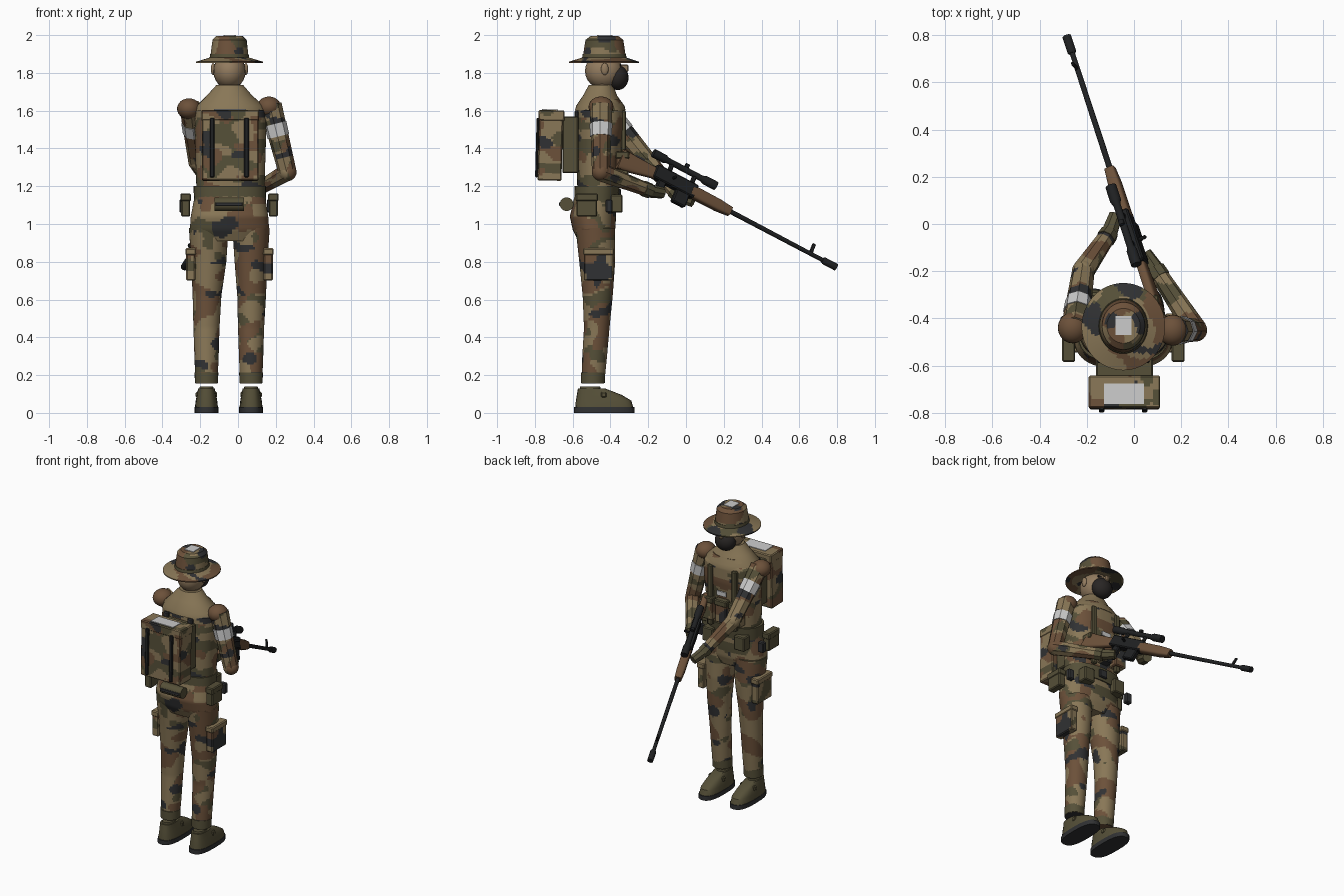
import bpy, bmesh, math
from mathutils import Vector, Matrix, noise

if "Cube" in bpy.data.objects:
    bpy.data.objects.remove(bpy.data.objects["Cube"])

# Flat colours
COLS = {"khaki": (.25, .185, .095), "brown": (.15, .082, .042), "olive": (.092, .08, .04),
        "charcoal": (.03, .031, .033), "pale_grey": (.6, .6, .6), "skin": (.29, .2, .115),
        "beard_dark": (.022, .019, .018), "gunmetal": (.014, .015, .016)}
M = {}
for k, c in COLS.items():
    M[k] = bpy.data.materials.new(k)
    M[k].diffuse_color = (*c, 1)
CAMO = ["khaki", "brown", "olive", "charcoal"]


def camo_index(p):
    """Blotch colour from layered noise, stretched sideways."""
    q = Vector((p.x * 8, p.y * 8, p.z * 11))
    if noise.noise(q * 1.1 + Vector((31, 7, 3))) > .33:
        return 3
    if noise.noise(q + Vector((5, 17, 9))) > .12:
        return 1
    if noise.noise(q + Vector((11, 2, 40))) > .16:
        return 2
    return 0


def finish(name, bm, mat, mtx=None):
    if mtx is not None:
        bm.transform(mtx)
    bmesh.ops.recalc_face_normals(bm, faces=bm.faces)
    me = bpy.data.meshes.new(name)
    ob = bpy.data.objects.new(name, me)
    bpy.context.collection.objects.link(ob)
    for k in (CAMO if mat == "camo" else [mat]):
        me.materials.append(M[k])
    if mat == "camo":
        for f in bm.faces:
            f.material_index = camo_index(f.calc_center_median())
    bm.to_mesh(me)
    bm.free()
    bpy.ops.object.select_all(action='DESELECT')
    ob.select_set(True)
    bpy.context.view_layer.objects.active = ob
    bpy.ops.object.shade_smooth_by_angle(angle=math.radians(30))
    return ob


def loft(name, rings, mat, mtx=None, n=None, p=2.0, sides=0):
    """Stack of ovals (z, x0, x1, y0, y1); finely divided when camouflaged."""
    n = n or (56 if mat == "camo" else 24)
    bm = bmesh.new()
    full = [rings[0]]
    for a, b in zip(rings, rings[1:]):
        d = max(abs(u - v) for u, v in zip(a, b))
        k = max(1, round(d / .013)) if mat == "camo" else 1
        full += [[u + (v - u) * i / k for u, v in zip(a, b)] for i in range(1, k + 1)]
    loops = []
    for z, x0, x1, y0, y1 in full:
        row = []
        for i in range(n):
            a = 2 * math.pi * i / n
            c, s = math.cos(a), math.sin(a)
            c = math.copysign(abs(c) ** (2 / p), c)
            s = math.copysign(abs(s) ** (2 / p), s)
            if sides:
                h = math.pi / sides
                r = math.cos(h) / math.cos(a % (2 * h) - h)
                c, s = c * r, s * r
            row.append(bm.verts.new(((x0 + x1) / 2 + c * (x1 - x0) / 2,
                                     (y0 + y1) / 2 + s * (y1 - y0) / 2, z)))
        loops.append(row)
    for a, b in zip(loops, loops[1:]):
        for i in range(n):
            bm.faces.new((a[i], a[i - 1], b[i - 1], b[i]))
    bm.faces.new(loops[0])
    bm.faces.new(loops[-1])
    return finish(name, bm, mat, mtx)


def box(name, lo, hi, mat, mtx=None, bevel=.006):
    bm = bmesh.new()
    lo, hi = Vector(lo), Vector(hi)
    size = hi - lo
    bmesh.ops.create_cube(bm, size=1)
    bm.transform(Matrix.Translation((lo + hi) / 2) @ Matrix.Diagonal((*size, 1)))
    if bevel:
        bmesh.ops.bevel(bm, geom=bm.edges[:], offset=min(bevel, min(size) * .3), segments=1, affect='EDGES')
    if mat == "camo":
        for ax in range(3):
            for i in range(1, int(size[ax] / .013)):
                co, no = lo.copy(), Vector((0, 0, 0))
                co[ax] += i * .013
                no[ax] = 1
                bmesh.ops.bisect_plane(bm, geom=bm.verts[:] + bm.edges[:] + bm.faces[:], plane_co=co, plane_no=no)
    return finish(name, bm, mat, mtx)


def ball(name, c, r, mat):
    bm = bmesh.new()
    big = mat == "camo"
    bmesh.ops.create_uvsphere(bm, u_segments=32 if big else 20, v_segments=20 if big else 12, radius=1)
    return finish(name, bm, mat, Matrix.Translation(c) @ Matrix.Diagonal((*r, 1)))


def frame(origin, d, up=(0, 0, 1)):
    """Local z along d, local y towards up."""
    z = Vector(d).normalized()
    u = Vector(up)
    y = (u - z * u.dot(z)).normalized()
    x = y.cross(z)
    m = Matrix((x, y, z)).transposed().to_4x4()
    m.translation = Vector(origin)
    return m


def limb(name, a, b, r0, r1, mat="camo", t0=0, t1=1, sides=8):
    a, b = Vector(a), Vector(b)
    d = b - a
    rr = lambda t, r: (t * d.length, -r, r, -r, r)
    loft(name, [rr(t0, r0), rr(t1, r1)], mat, frame(a, d, (0.01, 1, .3)), 48, sides=sides)


# Legs and boots
CX = -.045
for side, x0, x1, b0, b1 in (("left", -.26, -.05, -.228, -.106), ("right", -.03, .168, .008, .13)):
    mx = (b0 + b1) / 2
    loft(side + "_trouser_leg", [(.155, b0 + .003, b1 - .003, -.553, -.433), (.28, b0 - .002, b1 + .003, -.55, -.42),
         (.45, b0 - .008, b1 + .008, -.54, -.405), (.62, b0 - .012, b1 + .018, -.547, -.388),
         (.8, x0 + .012, x1 - .012, -.565, -.375), (.98, x0, x1, -.585, -.375)], "camo")
    loft(side + "_trouser_cuff", [(.157, b0, b1, -.556, -.43), (.215, b0 - .002, b1 + .002, -.556, -.427)], "olive")
    loft(side + "_boot", [(.028, b0, b1, -.586, -.278), (.065, b0 + .004, b1 - .004, -.583, -.29),
         (.095, b0 + .01, b1 - .01, -.578, -.34), (.13, b0 + .017, b1 - .017, -.572, -.43)], "olive", p=2.7)
    loft(side + "_boot_top", [(.12, mx - .04, mx + .04, -.565, -.45), (.14, mx - .035, mx + .035, -.56, -.455)], "olive")
    loft(side + "_sole", [(0, b0 - .002, b1 + .002, -.592, -.273), (.03, b0 - .002, b1 + .002, -.592, -.273)],
         "charcoal", p=2.7)
    box(side + "_boot_strap", (b0 + .004, -.45, .08), (b1 - .004, -.42, .112), "olive")

# Hips, torso and shoulder cape
loft("hips", [(.91, -.215, .13, -.57, -.395), (.97, -.255, .165, -.6, -.375), (1.04, -.25, .16, -.615, -.37),
              (1.17, -.225, .14, -.585, -.365)], "camo", n=90, p=2.4)
loft("belt", [(1.115, -.232, .147, -.592, -.36), (1.2, -.236, .148, -.59, -.35)], "olive", n=32, p=2.4)
loft("torso", [(1.18, -.22, .14, -.575, -.365), (1.35, -.225, .145, -.58, -.345), (1.5, -.23, .15, -.58, -.325),
               (1.6, -.225, .145, -.575, -.325), (1.66, -.17, .085, -.545, -.35)], "camo", n=90, p=2.5)
loft("shoulder_cape", [(1.6, -.228, .148, -.588, -.32), (1.625, -.22, .138, -.582, -.325),
     (1.68, -.165, .075, -.545, -.365), (1.735, -.115, .028, -.515, -.385)], "khaki", n=36)
loft("neck", [(1.68, -.105, .015, -.5, -.385), (1.78, -.1, .01, -.49, -.38)], "skin")

# Head and face
ball("head", (CX, -.435, 1.81), (.086, .1, .095), "skin")
ball("beard", (CX, -.362, 1.775), (.07, .058, .066), "beard_dark")
box("nose", (CX - .013, -.345, 1.805), (CX + .013, -.305, 1.845), "skin")
for s in (-1, 1):
    ball("ear", (CX + s * .087, -.43, 1.82), (.012, .02, .032), "skin")
    box("eye", (CX + s * .032 - .014, -.35, 1.835), (CX + s * .032 + .014, -.343, 1.847), "beard_dark", bevel=0)

# Brimmed hat with marker patch
loft("hat", [(1.873, -.1, 0, -.49, -.38), (1.852, -.222, .132, -.62, -.25), (1.859, -.222, .132, -.62, -.25),
     (1.882, -.147, .056, -.547, -.318), (1.975, -.135, .046, -.532, -.332), (1.995, -.115, .026, -.505, -.358),
     (1.997, -.047, -.043, -.437, -.433)], "camo", n=80)
loft("hat_band", [(1.88, -.15, .059, -.55, -.315), (1.9, -.147, .056, -.547, -.318)], "olive", n=40)
box("hat_patch", (-.078, -.47, 1.993), (-.01, -.39, 2.0), "pale_grey", bevel=0)

# Arms: shoulder, elbow, wrist
ARMS = {"right": ((.172, -.45, 1.63), (.262, -.45, 1.275), (.09, -.19, 1.175), (.05, -.13, 1.165)),
        "left": ((-.25, -.44, 1.62), (-.215, -.2, 1.33), (-.105, -.04, 1.15), (-.08, .03, 1.12))}
for side, (s, e, w, h) in ARMS.items():
    ball(side + "_shoulder", Vector(s) + Vector((-.008 if side == "right" else -.01, 0, -.01)), (.063, .066, .055), "brown")
    limb(side + "_upper_arm", s, e, .06, .048)
    limb(side + "_arm_band", s, e, .0605, .0585, "pale_grey", .28, .47)
    ball(side + "_elbow", e, (.048, .048, .048), "camo")
    limb(side + "_forearm", e, w, .049, .036)
    limb(side + "_glove_cuff", e, w, .042, .041, "olive", .86, 1)
    limb(side + "_hand", w, h, .036, .03, "olive", 0, 1.1)

# Backpack, tilted slightly
T = Matrix.Translation((0, -.72, 1.4)) @ Matrix.Rotation(math.radians(-1.5), 4, 'X') @ Matrix.Translation((0, .72, -1.4))
box("backpack", (-.19, -.782, 1.23), (.108, -.655, 1.575), "camo", T)
box("backpack_flap", (-.193, -.785, 1.545), (.111, -.648, 1.603), "camo", T)
box("backpack_patch", (-.127, -.768, 1.6), (.042, -.682, 1.607), "pale_grey", T, 0)
box("backpack_pad", (-.16, -.655, 1.27), (.08, -.57, 1.57), "olive")
for x in (-.137, .045):
    box("backpack_strap", (x - .012, -.795, 1.245), (x + .012, -.78, 1.56), "gunmetal", T)
    box("shoulder_strap", (x - .02, -.59, 1.27), (x + .02, -.57, 1.6), "charcoal")
    box("chest_strap", (x - .018, -.345, 1.19), (x + .018, -.318, 1.6), "olive")

# Belt kit, chest and thigh pouches
bed = Matrix(((0, 0, 1, 0), (1, 0, 0, -.632), (0, 1, 0, 1.105), (0, 0, 0, 1)))
loft("bedroll", [(-.125, -.036, .036, -.036, .036), (.032, -.036, .036, -.036, .036)], "olive", bed)
box("bedroll_strap", (-.12, -.672, 1.095), (.025, -.662, 1.115), "charcoal")
for s in (-1, 1):
    x = CX + s * .232
    box("hip_pouch", (x - .024, -.58, 1.04), (x + .024, -.47, 1.155), "olive")
    box("hip_pouch_lid", (x - .028, -.584, 1.12), (x + .028, -.466, 1.162), "olive")
    box("side_radio", (x - .034, -.425, 1.06), (x + .01, -.39, 1.13), "charcoal")
    x = CX + s * .205
    box("thigh_pouch", (x - .024, -.54, .7), (x + .024, -.385, .85), "camo")
    box("thigh_pouch_lid", (x - .028, -.545, .835), (x + .028, -.38, .872), "khaki")
    x = CX + s * .12
    box("front_belt_pouch", (x - .04, -.4, 1.06), (x + .04, -.335, 1.155), "olive")
for i in (-1, 0, 1):
    x = CX + i * .105
    box("chest_pouch", (x - .043, -.37, 1.23), (x + .043, -.305, 1.37), "camo")
    box("chest_pouch_lid", (x - .046, -.373, 1.345), (x + .046, -.3, 1.385), "olive")
box("chest_tag", (CX - .035, -.326, 1.41), (CX + .035, -.317, 1.44), "pale_grey", bevel=0)
box("belt_buckle", (CX - .03, -.36, 1.13), (CX + .03, -.343, 1.185), "charcoal")

# Rifle: local z runs towards the muzzle, local y is up
G = frame((-.025, 0, 1.19), (-.327, 1, -.527), (-.22, 0, 1))


def gun_tube(name, pts, mat="gunmetal", y=0):
    loft(name, [(s, -r, r, y - r, y + r) for s, r in pts], mat, G, 16)


gun_tube("barrel", [(.25, .013), (.93, .011)])
gun_tube("muzzle_brake", [(.85, .014), (.86, .019), (.935, .019)])
box("front_sight", (-.006, .005, .765), (.006, .06, .785), "gunmetal", G)
loft("handguard", [(.03, -.027, .027, -.036, .032), (.2, -.027, .027, -.034, .03), (.275, -.022, .022, -.026, .024)],
     "brown", G, 20, 4)
box("receiver", (-.026, -.036, -.2), (.026, .04, .055), "gunmetal", G)
loft("rifle_stock", [(-.4, -.021, .021, -.085, .03), (-.32, -.021, .021, -.07, .025), (-.18, -.02, .02, -.035, .022)],
     "brown", G, 20, 4)
box("pistol_grip", (-.018, -.12, -.16), (.018, -.03, -.115), "gunmetal", G)
box("magazine", (-.019, -.105, -.05), (.019, -.03, .03), "gunmetal", G)
box("bolt_handle", (-.06, .0, -.1), (-.02, .015, -.085), "gunmetal", G)
gun_tube("scope", [(-.24, .023), (-.17, .023), (-.15, .016), (.06, .016), (.08, .024), (.15, .024)], y=.09)
gun_tube("scope_knob", [(-.05, .012), (-.03, .012)], y=.115)
for s in (-.12, .02):
    box("scope_mount", (-.01, .035, s - .012), (.01, .085, s + .012), "gunmetal", G)

for m in bpy.data.materials:
    if m.users and not m.is_grease_pencil:
        m.use_nodes = True
        m.node_tree.nodes["Principled BSDF"].inputs["Base Color"].default_value = m.diffuse_color
